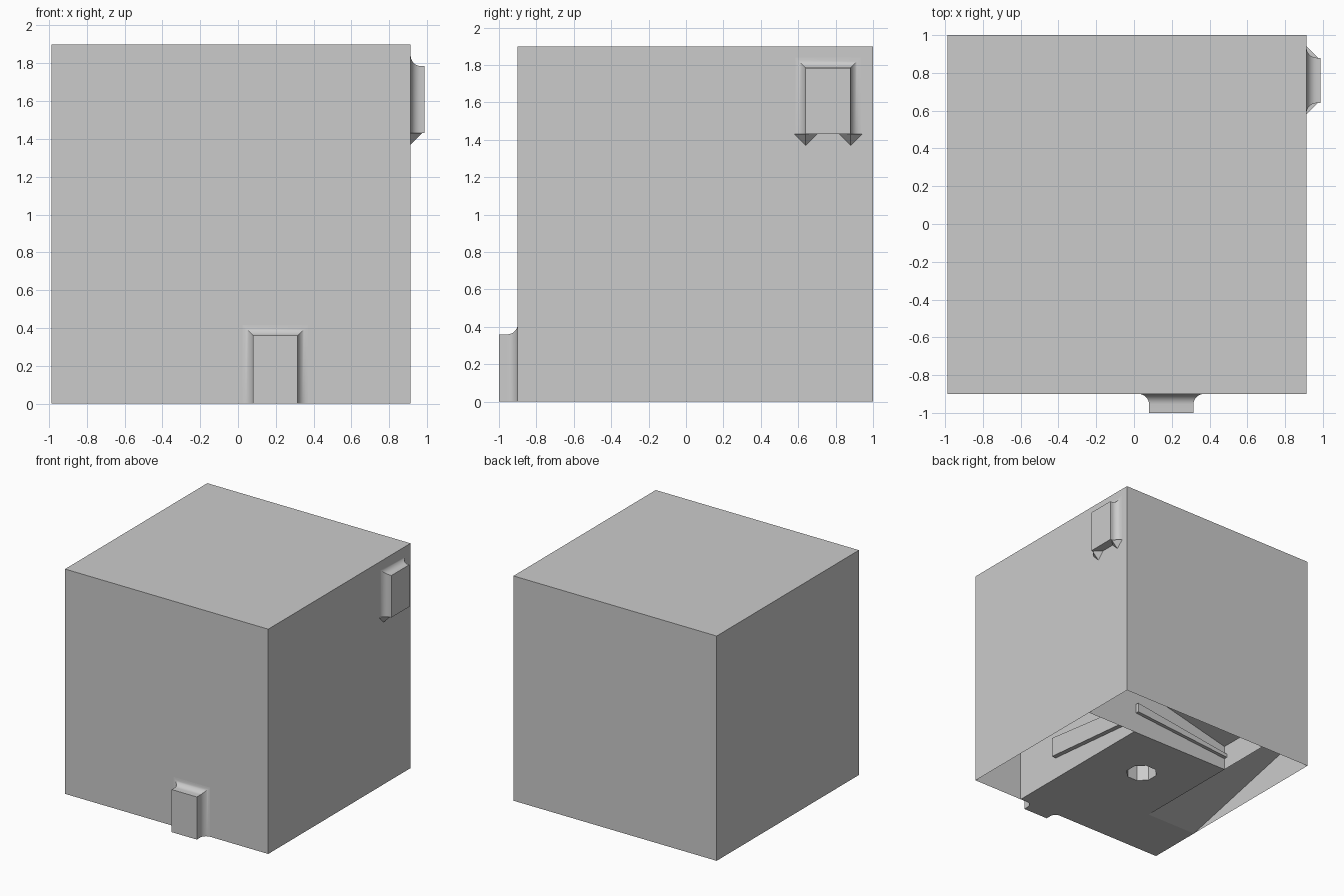
import bpy, bmesh, math

if "Cube" in bpy.data.objects:
    bpy.data.objects.remove(bpy.data.objects["Cube"])

X = [-0.987, -0.512, 0.438, 0.913]   # grid lines of the pinwheel base
Y = [-0.9, -0.425, 0.525, 1.0]
H = 1.9
S = 0.24                             # ramp slope


def finish(bm, name, normals=True):
    bmesh.ops.remove_doubles(bm, verts=bm.verts, dist=1e-5)
    if normals:
        bmesh.ops.recalc_face_normals(bm, faces=bm.faces)
    me = bpy.data.meshes.new(name)
    bm.to_mesh(me)
    bm.free()
    ob = bpy.data.objects.new(name, me)
    bpy.context.collection.objects.link(ob)
    return ob


def face(bm, *pts):
    return bm.faces.new([bm.verts.new(p) for p in pts])


def rect(x0, x1, y0, y1, z=0):
    return [(x0, y0, z), (x1, y0, z), (x1, y1, z), (x0, y1, z)]


# Outer shell: four walls and top, open underneath
bm = bmesh.new()
lo = rect(X[0], X[3], Y[0], Y[3])
hi = rect(X[0], X[3], Y[0], Y[3], H)
face(bm, *hi)
for i in range(4):
    j = (i + 1) % 4
    face(bm, lo[i], lo[j], hi[j], hi[i])
finish(bm, "cube_shell", False)

# Base plate with octagonal hole
bm = bmesh.new()
cx, cy, r, depth = (X[1] + X[2]) / 2, (Y[1] + Y[2]) / 2, 0.125, 0.5
outline = [(X[2], Y[0], 0), (X[2], Y[2], 0), (X[1], Y[2], 0),
           (X[1], Y[1], 0), (X[0], Y[1], 0), (X[0], Y[0], 0)]
ring = [(cx + r * math.cos((i + .5) * math.pi / 4),
         cy + r * math.sin((i + .5) * math.pi / 4), 0) for i in range(8)]
edges = []
for loop in (outline, ring):
    vs = [bm.verts.new(p) for p in loop]
    edges += [bm.edges.new((vs[i], vs[i - 1])) for i in range(len(vs))]
bmesh.ops.triangle_fill(bm, use_beauty=True, edges=edges, normal=(0, 0, -1))
bmesh.ops.dissolve_limit(bm, angle_limit=0.01, verts=bm.verts, edges=bm.edges)
up = [(x, y, depth) for x, y, _ in ring]
for i in range(8):
    face(bm, ring[i], ring[i - 1], up[i - 1], up[i])
face(bm, *up)
finish(bm, "base_plate")

# Three spiralling ramps and the walls between their channels
L = Y[3] - Y[1]
zb, za = 0.213, 0.426
bm = bmesh.new()
face(bm, (X[0], Y[1], 0), (X[1], Y[1], 0), (X[1], Y[3], S * L), (X[0], Y[3], S * L))
face(bm, (X[1], Y[1], 0), (X[1], Y[3], 0), (X[1], Y[3], S * L))
face(bm, (X[1], Y[2], zb), (X[1], Y[3], zb), (X[3], Y[3], zb + S * L), (X[3], Y[2], zb + S * L))
face(bm, (X[1], Y[2], 0), (X[3], Y[2], 0), (X[3], Y[2], zb + S * L), (X[1], Y[2], zb))
face(bm, (X[2], Y[2], za), (X[3], Y[2], za), (X[3], Y[0], za + S * L), (X[2], Y[0], za + S * L))
face(bm, (X[2], Y[0], 0), (X[2], Y[2], 0), (X[2], Y[2], za), (X[2], Y[0], za + S * L))
finish(bm, "channel_ramps", False)


def prism(name, a, shift):
    bm = bmesh.new()
    b = [tuple(p[k] + shift[k] for k in range(3)) for p in a]
    face(bm, *a)
    face(bm, *b)
    for i in range(4):
        face(bm, a[i - 1], a[i], b[i], b[i - 1])
    finish(bm, name)


# Guide ribs on the channel walls
prism("side_rib", [(X[2], -0.46, 0.19), (X[2], Y[2], 0.1), (X[2], Y[2], 0.24), (X[2], -0.46, 0.36)],
      (0.04, 0, 0))
prism("rear_rib", [(0.42, Y[2], 0.18), (X[1], Y[2], 0.1), (X[1], Y[2], 0.13), (0.42, Y[2], 0.26)],
      (0, 0.03, 0))


def tab(name, u0, u1, z0, z1, height, to3d, spikes):
    """Tab with a concave flare around both sides and the top."""
    f = 0.055
    prof = [(f - f * math.sin(t * math.pi / 16), f - f * math.cos(t * math.pi / 16))
            for t in range(9)] + [(0, height)]
    bm = bmesh.new()
    loops = [[to3d(u, d, z) for u, z in ((u0 - o, z0), (u0 - o, z1 + o), (u1 + o, z1 + o), (u1 + o, z0))]
             for o, d in prof]
    for p, q in zip(loops, loops[1:]):
        for i in range(3):
            face(bm, p[i], p[i + 1], q[i + 1], q[i])
    face(bm, *loops[-1])
    face(bm, *[l[0] for l in loops], *[l[3] for l in reversed(loops)])
    # Pointed supports under the flared sides
    if spikes:
        for u in (u0, u1):
            w = 0.06
            tip = to3d(u, 0, z0 - w)
            l, m, n = to3d(u - w, 0, z0), to3d(u, w, z0), to3d(u + w, 0, z0)
            face(bm, l, m, tip)
            face(bm, m, n, tip)
            face(bm, l, m, n)
    ob = finish(bm, name)
    bpy.context.view_layer.objects.active = ob
    ob.select_set(True)
    bpy.ops.object.shade_smooth_by_angle(angle=math.radians(30))
    ob.select_set(False)


tab("front_tab", 0.08, 0.315, 0, 0.36, 0.1, lambda u, d, z: (u, Y[0] - d, z), False)
tab("side_tab", 0.64, 0.88, 1.43, 1.785, 0.074, lambda u, d, z: (X[3] + d, u, z), True)
